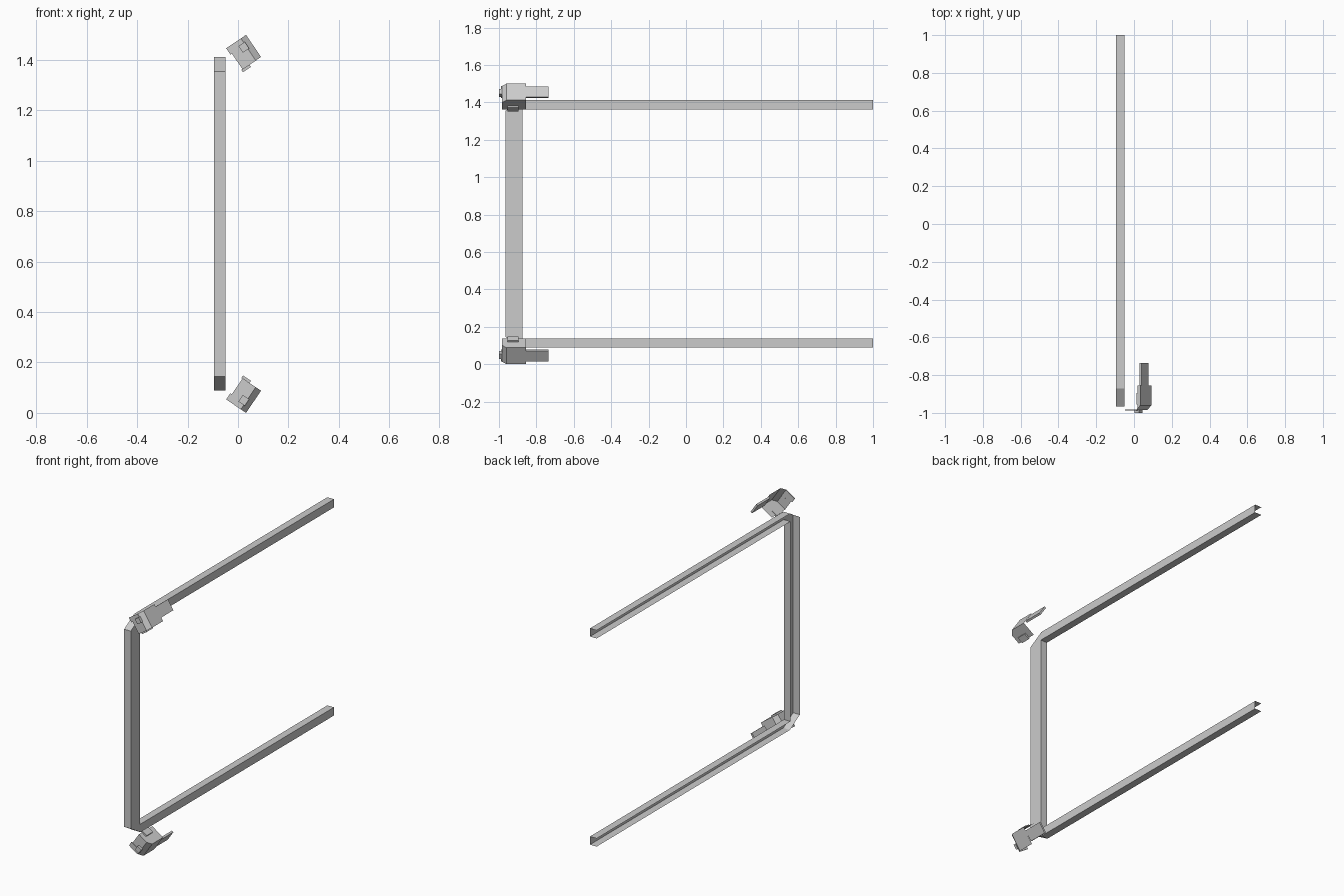
import bpy, bmesh
from mathutils import Vector

if "Cube" in bpy.data.objects:
    bpy.data.objects.remove(bpy.data.objects["Cube"])

MID = 0.75  # mirror height between top and bottom halves


def make(name, faces):
    """Object from a list of faces, each a list of 3D points."""
    bm = bmesh.new()
    for f in faces:
        bm.faces.new([bm.verts.new(p) for p in f])
    bmesh.ops.remove_doubles(bm, verts=bm.verts, dist=1e-5)
    bmesh.ops.recalc_face_normals(bm, faces=bm.faces)
    me = bpy.data.meshes.new(name)
    bm.to_mesh(me)
    bm.free()
    ob = bpy.data.objects.new(name, me)
    bpy.context.collection.objects.link(ob)
    return ob


# U-shaped frame: sheet channel, web on +x, flanges toward -x
XW, XF = -0.05, -0.095
outer = [(1, 1.412), (-0.87, 1.412), (-0.965, 1.355)]
outer += [(y, 2 * MID - z) for y, z in reversed(outer)]
inner = [(1, 1.362), (-0.875, 1.362)]
inner += [(y, 2 * MID - z) for y, z in reversed(inner)]


def flange(path):
    return [[(XW, *a), (XW, *b), (XF, *b), (XF, *a)] for a, b in zip(path, path[1:])]


web = [[(XW, *p) for p in outer + inner[::-1]]]
make("channel_frame", web + flange(outer) + flange(inner))

# Corner brackets, in tilted axes: u outward, v along the outer panel
U, V = Vector((0.83, 0.56)), Vector((0.56, -0.83))
ORIGIN = Vector((0.032, 1.5))


def place(u, y, v, top):
    p = ORIGIN + U * u + V * v
    return (p.x, y, p.y if top else 2 * MID - p.y)


def block(u0, u1, y0, y1, v0, v1):
    a = [(u0, y0), (u1, y0), (u1, y1), (u0, y1)]
    faces = [[(u, y, v) for u, y in a] for v in (v0, v1)]
    for p, q in zip(a, a[1:] + a[:1]):
        faces.append([(*p, v0), (*q, v0), (*q, v1), (*p, v1)])
    return faces


W = 0.106
section = [(0, -0.855), (0, -0.96), (-0.025, -0.985), (-0.088, -0.985)]
# outer panel, chamfer and front panel, then the closed end
shell = [[(*a, 0), (*b, 0), (*b, W), (*a, W)] for a, b in zip(section, section[1:])]
shell.append([(*p, W) for p in section] + [(-0.088, -0.855, W)])

parts = {
    "bracket_shell": shell,
    "bracket_arm": block(-0.014, -0.002, -0.856, -0.735, 0.016, 0.084),
    "bracket_end_tab": block(-0.093, -0.055, -0.955, -0.895, 0.104, 0.116),
    "bracket_front_strip": block(-0.095, -0.025, -0.988, -0.983, 0.0, 0.03),
    "bracket_front_pad": block(-0.05, -0.02, -1.0, -0.984, 0.02, 0.052),
}
for side, top in (("top", True), ("bottom", False)):
    for name, faces in parts.items():
        make(f"{side}_{name}", [[place(*p, top) for p in f] for f in faces])
